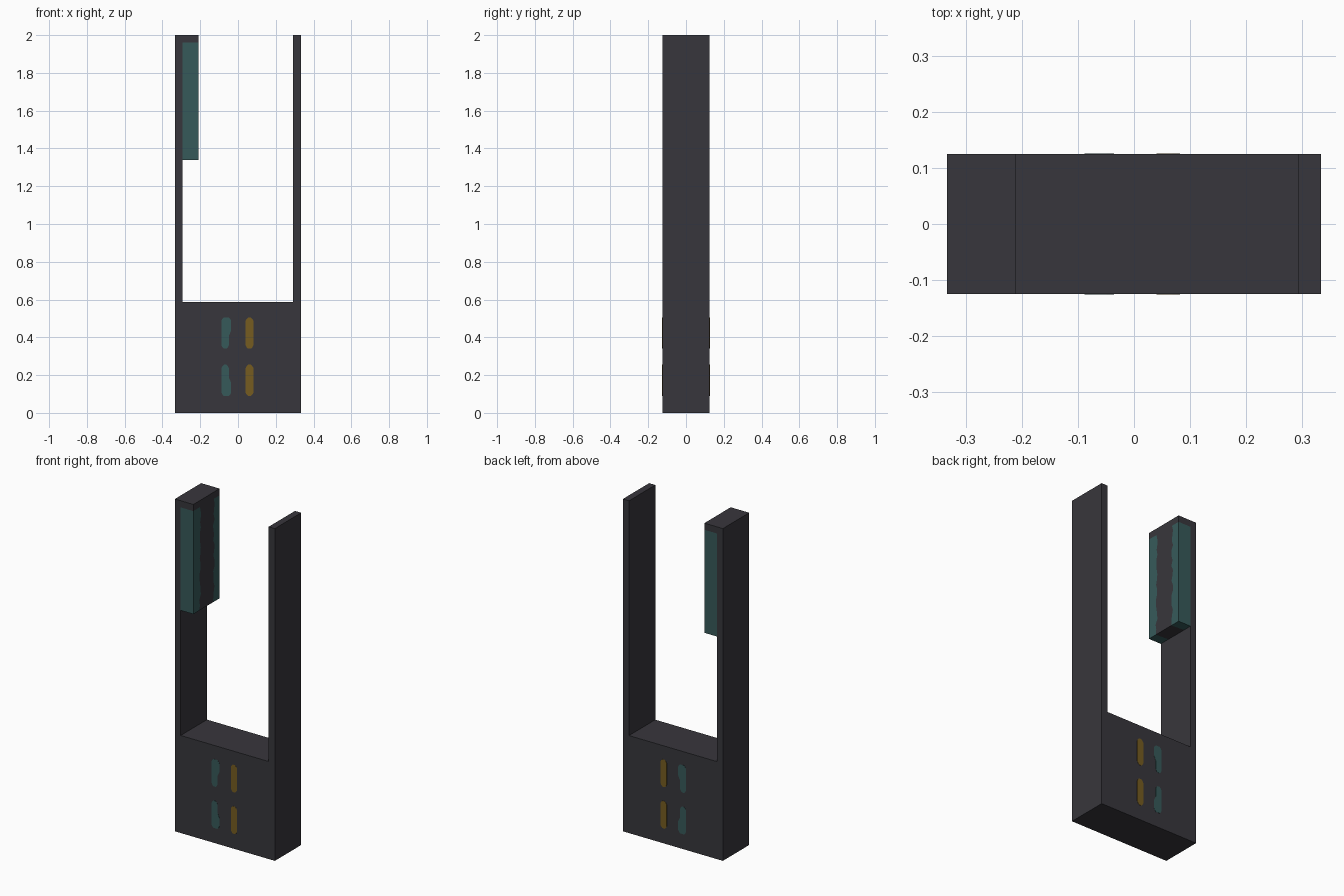
import bpy, bmesh, random
from mathutils import Vector

random.seed(4)
if "Cube" in bpy.data.objects:
    bpy.data.objects.remove(bpy.data.objects["Cube"])

# Overall sizes
W, D, H = 0.333, 0.125, 2.0
BASE_TOP = 0.587
POST_L, POST_R = -0.294, 0.292
BLOCK_X, BLOCK_Z, TRIM_Z = -0.21, 1.34, 1.96


def material(name, rgb):
    m = bpy.data.materials.new(name)
    m.use_nodes = True
    m.diffuse_color = (*rgb, 1)
    m.node_tree.nodes["Principled BSDF"].inputs["Base Color"].default_value = (*rgb, 1)
    return m


DARK = material("charcoal", (0.039, 0.037, 0.045))
TEAL = material("teal", (0.037, 0.102, 0.102))
AMBER = material("amber", (0.18, 0.107, 0.0145))


def finish(name, bm, *mats):
    bmesh.ops.recalc_face_normals(bm, faces=bm.faces)
    mesh = bpy.data.meshes.new(name)
    bm.to_mesh(mesh)
    bm.free()
    for m in mats:
        mesh.materials.append(m)
    obj = bpy.data.objects.new(name, mesh)
    bpy.context.collection.objects.link(obj)
    return obj


def extrude_outline(outline, y0, y1):
    """Solid from an x-z outline, running from y0 to y1."""
    bm = bmesh.new()
    face = bm.faces.new([bm.verts.new((x, y0, z)) for x, z in outline])
    out = bmesh.ops.extrude_face_region(bm, geom=[face])
    verts = [v for v in out["geom"] if isinstance(v, bmesh.types.BMVert)]
    bmesh.ops.translate(bm, verts=verts, vec=(0, y1 - y0, 0))
    return bm


# U-shaped frame: base with two tall posts
frame = [(-W, 0), (W, 0), (W, H), (POST_R, H), (POST_R, BASE_TOP),
         (POST_L, BASE_TOP), (POST_L, H), (-W, H)]
finish("frame", extrude_outline(frame, -D, D), DARK)

# Hanging block with painted ends and ragged paint edges on its inner side
block = [(POST_L, BLOCK_Z), (BLOCK_X, BLOCK_Z), (BLOCK_X, H), (POST_L, H)]
bm = extrude_outline(block, -D, D)
SEAMS = (-0.061, 0.071)


def cut(co, no):
    geom = bm.verts[:] + bm.edges[:] + bm.faces[:]
    bmesh.ops.bisect_plane(bm, geom=geom, plane_co=co, plane_no=no)


for y in SEAMS:
    cut((0, y, 0), (0, 1, 0))
ROWS = 20
for i in range(1, ROWS + 1):
    cut((0, 0, BLOCK_Z + (TRIM_Z - BLOCK_Z) * i / ROWS), (0, 0, 1))
for f in bm.faces:
    c = f.calc_center_median()
    painted = c.z < TRIM_Z and not SEAMS[0] < c.y < SEAMS[1]
    f.material_index = int(painted)
for v in bm.verts:
    if abs(v.co.y) < D - 0.01 and v.co.x > BLOCK_X - 0.001 and BLOCK_Z < v.co.z < H:
        v.co.y += random.uniform(-0.009, 0.009)
finish("hanging_block", bm, DARK, TEAL)


# Painted marks on the front and back of the base
def mark(name, x0, x1, z0, z1, mat, bulge=0):
    """Rounded upright dash; bulge widens its +x edge at the top or bottom."""
    left, right = [], []
    taper = [(0, 0.35), (0.05, 0.75), (0.11, 1), (0.42, 1), (0.58, 1),
             (0.89, 1), (0.95, 0.75), (1, 0.35)]
    mid, half = (x0 + x1) / 2, (x1 - x0) / 2
    for t, w in taper:
        z = z0 + (z1 - z0) * t
        wide = 0.012 if (t - 0.5) * bulge > 0 else 0
        left.append((mid - half * w, z))
        right.append((mid + half * w + wide, z))
    outline = right + left[::-1]
    for side, s in (("front", -1), ("back", 1)):
        plate = extrude_outline(outline, s * (D - 0.001), s * (D + 0.001))
        finish(f"{side}_{name}", plate, mat)


for level, z, bulge in (("upper", 0.34, 1), ("lower", 0.09, -1)):
    mark(level + "_teal_mark", -0.088, -0.048, z, z + 0.165, TEAL, bulge)
    mark(level + "_amber_mark", 0.04, 0.082, z, z + 0.165, AMBER)
